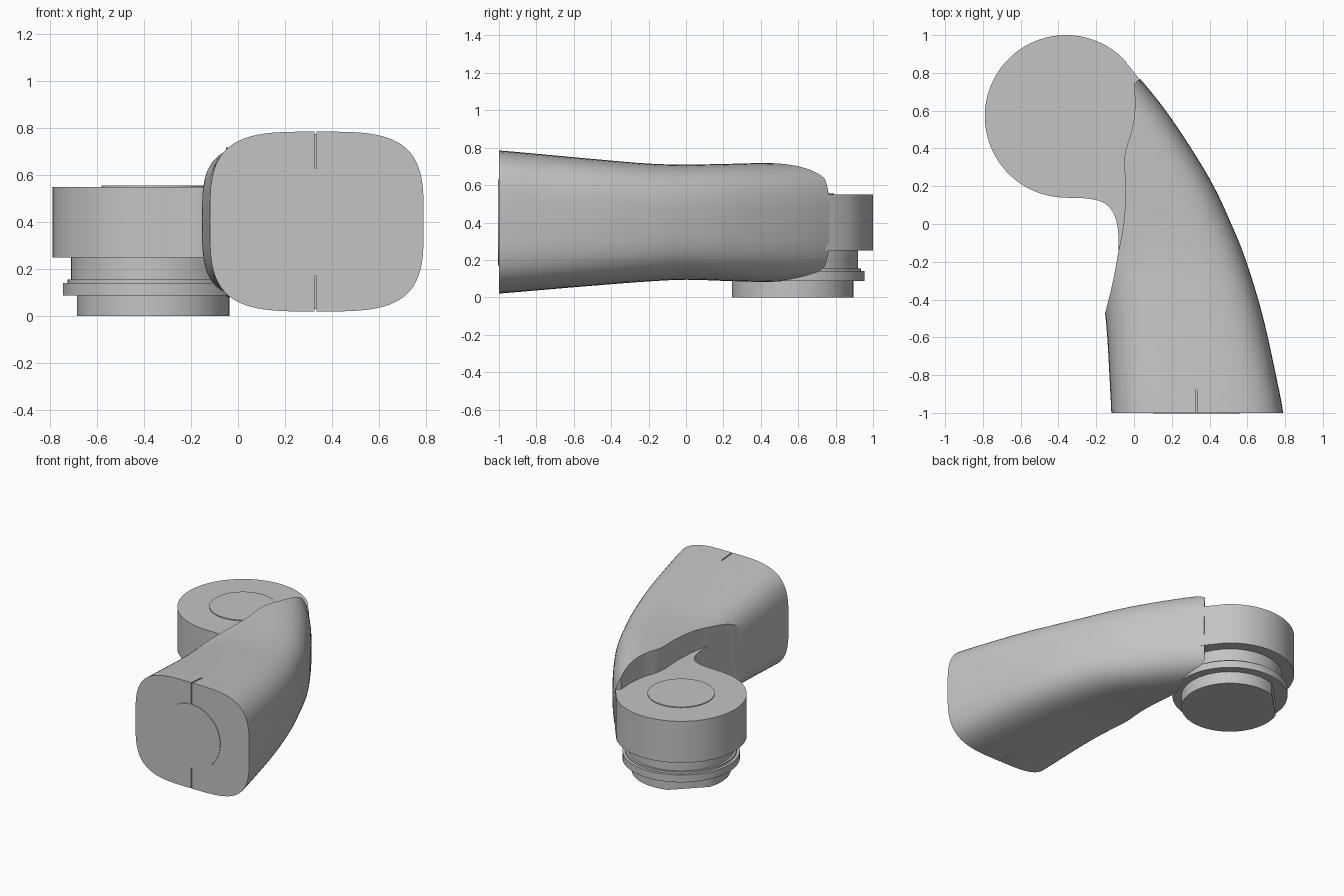
import bpy, bmesh, math
from mathutils import Vector

if "Cube" in bpy.data.objects:
    bpy.data.objects.remove(bpy.data.objects["Cube"], do_unlink=True)

grey = bpy.data.materials.new("plain_grey")
grey.use_nodes = True
grey.diffuse_color = (0.55, 0.55, 0.55, 1)
grey.node_tree.nodes["Principled BSDF"].inputs["Base Color"].default_value = grey.diffuse_color

HUB = Vector((-0.36, 0.57, 0))


def finish(name, bm):
    bmesh.ops.recalc_face_normals(bm, faces=bm.faces)
    mesh = bpy.data.meshes.new(name)
    bm.to_mesh(mesh)
    bm.free()
    mesh.materials.append(grey)
    obj = bpy.data.objects.new(name, mesh)
    bpy.context.collection.objects.link(obj)
    return obj


def prism(bm, outline, z0, z1):
    """Extrude a plan outline between two heights and return its top edges."""
    low = [bm.verts.new((x, y, z0)) for x, y in outline]
    high = [bm.verts.new((x, y, z1)) for x, y in outline]
    bm.faces.new(low[::-1])
    top = bm.faces.new(high)
    n = len(outline)
    for i in range(n):
        j = (i + 1) % n
        bm.faces.new((low[i], low[j], high[j], high[i]))
    return list(top.edges)


def arc(radius, a0, a1, steps):
    return [(HUB.x + radius * math.cos(math.radians(a0 + (a1 - a0) * i / steps)),
             HUB.y + radius * math.sin(math.radians(a0 + (a1 - a0) * i / steps)))
            for i in range(steps + 1)]


def smooth(obj, angle=30):
    bpy.ops.object.select_all(action="DESELECT")
    obj.select_set(True)
    bpy.context.view_layer.objects.active = obj
    bpy.ops.object.shade_smooth_by_angle(angle=math.radians(angle))


def cut(obj, cutter):
    bpy.context.view_layer.objects.active = obj
    mod = obj.modifiers.new("cut", "BOOLEAN")
    mod.operation = "DIFFERENCE"
    mod.solver = "EXACT"
    mod.object = cutter
    bpy.ops.object.modifier_apply(modifier=mod.name)
    bpy.data.objects.remove(cutter, do_unlink=True)


def spline(points, steps):
    """Smooth a short list of points."""
    pts = [Vector(p) for p in points]
    out = []
    for i in range(len(pts) - 1):
        p0, p1, p2 = pts[max(i - 1, 0)], pts[i], pts[i + 1]
        p3 = pts[min(i + 2, len(pts) - 1)]
        for k in range(steps):
            t = k / steps
            out.append(0.5 * (2 * p1 + (p2 - p0) * t + (2 * p0 - 5 * p1 + 4 * p2 - p3) * t * t
                              + (3 * p1 - p0 - 3 * p2 + p3) * t ** 3))
    return out + [pts[-1]]


# Curved arm: rounded-rectangle sections given as y, left, right, bottom, top
stations = [
    (-1.0, -.12, .79, .02, .785), (-.88, -.126, .768, .03, .775),
    (-.5, -.15, .685, .062, .74), (-.2, -.2, .595, .085, .715),
    (0, -.27, .515, .094, .71), (.2, -.36, .422, .088, .713),
    (.4, -.47, .303, .082, .718), (.6, -.6, .168, .08, .72),
    (.75, -.7, .048, .08, .72), (.85, -.78, -.045, .08, .72)]
bm = bmesh.new()
SEG = 72
rings = []
for y, x0, x1, z0, z1 in spline([s for s in stations], 4):
    power = 2 / (3.6 - 0.5 * min(1, (y + 1)))
    ring = []
    for k in range(SEG):
        c, s = math.cos(math.tau * k / SEG), math.sin(math.tau * k / SEG)
        ring.append(bm.verts.new((
            (x0 + x1) / 2 + (x1 - x0) / 2 * math.copysign(abs(c) ** power, c), y,
            (z0 + z1) / 2 + (z1 - z0) / 2 * math.copysign(abs(s) ** power, s))))
    rings.append(ring)
for a, b in zip(rings, rings[1:]):
    for k in range(SEG):
        j = (k + 1) % SEG
        bm.faces.new((a[k], a[j], b[j], b[k]))
bm.faces.new(rings[0])
bm.faces.new(rings[-1][::-1])
arm = finish("curved_arm", bm)

# Recessed wall of the arm beside the round head
wall = spline([(-.16, -.5), (-.115, -.32), (-.085, -.16), (-.055, 0), (-.045, .18),
               (-.05, .36), (-.01, .5), (.005, .62), (0, .74)], 4)
outline = [tuple(p) for p in wall] + [(.03, .768), (.4, .9), (-1.5, .9), (-1.5, -.5)]
bm = bmesh.new()
prism(bm, outline, -1, 2)
cut(arm, finish("wall_cutter", bm))

# Slits above and below the end face
for z0, z1 in ((.63, .9), (-.1, .18)):
    bm = bmesh.new()
    prism(bm, [(.326, -1.1), (.334, -1.1), (.334, -.88), (.326, -.88)], z0, z1)
    cut(arm, finish("slit_cutter", bm))
smooth(arm)

# Round head with its web into the arm; the rear rim stays sharp
outline = [(.1, .6), (.036, .757)] + arc(.43, 45, 265, 60)
outline += [tuple(p) for p in spline([(-.34, .138), (-.24, .134), (-.16, .112), (-.11, .06),
                                      (-.085, -.03), (-.082, -.14)], 4)]
outline += [(.1, -.2)]
bm = bmesh.new()
rim = prism(bm, outline, .25, .55)
soft = []
for e in rim:
    mid = (e.verts[0].co + e.verts[1].co) / 2
    if mid.x < -.53 or (mid.y < .5 and mid.x < -.08):
        soft.append(e)
bmesh.ops.bevel(bm, geom=soft, offset=.06, segments=5, profile=.5, affect="EDGES")
smooth(finish("round_head", bm))

# Stepped round parts below the head and the thin disc on top of it
for name, radius, z0, z1 in (("neck", .35, .14, .26), ("collar", .385, .088, .14),
                             ("collar_lip", .365, .14, .155), ("head_disc", .22, .545, .556)):
    bm = bmesh.new()
    prism(bm, arc(radius, 0, 355, 71), z0, z1)
    smooth(finish(name, bm))

# Base plug with a flat on its rear side
bm = bmesh.new()
prism(bm, arc(.325, 160, 470, 60), 0, .09)
smooth(finish("base_plug", bm))

# Thin disc on the end face
bm = bmesh.new()
bmesh.ops.create_cone(bm, cap_ends=True, segments=64, radius1=.23, radius2=.23, depth=.008)
disc = finish("end_disc", bm)
disc.rotation_euler.x = math.pi / 2
disc.location = (.33, -1, .4)
smooth(disc)
